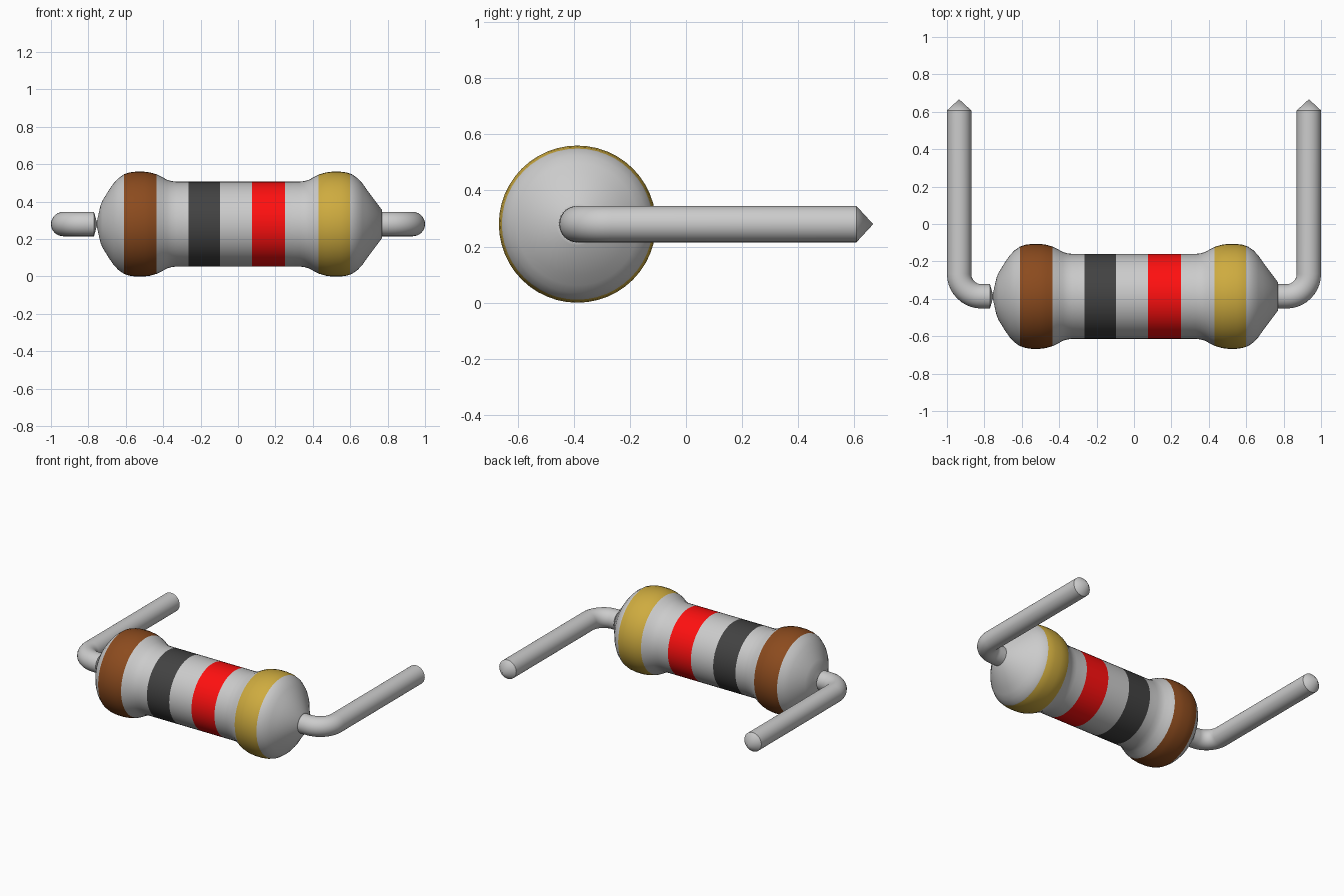
import bpy, bmesh, math
from mathutils import Vector

if "Cube" in bpy.data.objects:
    bpy.data.objects.remove(bpy.data.objects["Cube"])

CY, CZ = -0.387, 0.28      # body axis
SEG = 48
WIRE = 0.065


def finish(name, bm, color=None, angle=35):
    me = bpy.data.meshes.new(name)
    bm.to_mesh(me)
    bm.free()
    ob = bpy.data.objects.new(name, me)
    bpy.context.collection.objects.link(ob)
    me.shade_smooth()
    me.set_sharp_from_angle(angle=math.radians(angle))
    if color:
        mat = bpy.data.materials.new(name)
        mat.diffuse_color = (*color, 1)
        mat.use_nodes = True
        mat.node_tree.nodes["Principled BSDF"].inputs["Base Color"].default_value = mat.diffuse_color
        me.materials.append(mat)
    return ob


def skin(bm, rings):
    for a, b in zip(rings, rings[1:]):
        n = len(a)
        for j in range(n):
            k = (j + 1) % n
            bm.faces.new((a[j], a[k], b[k], b[j]))


def lathe(name, profile, color=None):
    bm = bmesh.new()
    rings = []
    for x, r in profile:
        angs = [2 * math.pi * j / SEG for j in range(SEG)]
        rings.append([bm.verts.new((x, CY + r * math.cos(a), CZ + r * math.sin(a)))
                      for a in angs])
    skin(bm, rings)
    return finish(name, bm, color)


# Body profile: half of the dog-bone shape, mirrored; the ends differ
half = [(0.265, 0.227), (0.33, 0.227), (0.355, 0.23), (0.38, 0.237), (0.41, 0.254),
        (0.435, 0.266), (0.47, 0.276), (0.5, 0.28), (0.55, 0.28), (0.58, 0.276),
        (0.61, 0.266), (0.64, 0.245), (0.665, 0.218), (0.69, 0.182)]
left_end = [(-0.77, WIRE), (-0.755, 0.012), (-0.742, 0.07), (-0.735, 0.1), (-0.725, 0.125)]
right_end = [(0.77, 0.075), (0.771, WIRE)]
profile = left_end + [(-x, r) for x, r in reversed(half)] + half + right_end


def radius(x):
    for (x0, r0), (x1, r1) in zip(profile, profile[1:]):
        if x0 <= x <= x1:
            return r0 + (r1 - r0) * (x - x0) / (x1 - x0)


# Body sections and colour bands, cut from the same profile
sections = [("body_left_cap", -0.77, None),
            ("brown_band", -0.61, (0.26, 0.07, 0.013)),
            ("body_left_neck", -0.435, None),
            ("black_band", -0.265, (0.055, 0.055, 0.055)),
            ("body_middle", -0.095, None),
            ("red_band", 0.075, (1.0, 0.005, 0.005)),
            ("body_right_neck", 0.25, None),
            ("gold_band", 0.43, (0.62, 0.41, 0.05)),
            ("body_right_cap", 0.6, None)]
stops = [s[1] for s in sections[1:]] + [0.771]
for (name, x0, color), x1 in zip(sections, stops):
    inner = [p for p in profile if x0 + 1e-4 < p[0] < x1 - 1e-4]
    lathe(name, [(x0, radius(x0))] + inner + [(x1, radius(x1))], color)

# Bent wire leads: straight stub, quarter bend, long run, conical tip
BEND, LX, N = 0.12, 0.935, 32
path = [(0.77, CY, 0)]
for i in range(11):
    t = math.pi / 2 * i / 10
    path.append((LX - BEND + BEND * math.sin(t), CY + BEND - BEND * math.cos(t), t))
path.append((LX, 0.607, math.pi / 2))
bm = bmesh.new()
rings = []
for x, y, t in path:
    side = Vector((math.sin(t), -math.cos(t), 0))
    ring = []
    for j in range(N):
        a = 2 * math.pi * j / N
        off = side * math.cos(a) * WIRE + Vector((0, 0, math.sin(a) * WIRE))
        ring.append(bm.verts.new(Vector((x, y, CZ)) + off))
    rings.append(ring)
skin(bm, rings)
tip = bm.verts.new((LX, 0.667, CZ))
for j in range(N):
    bm.faces.new((rings[-1][j], rings[-1][(j + 1) % N], tip))
bmesh.ops.recalc_face_normals(bm, faces=bm.faces)
leads = finish("wire_leads", bm)
leads.modifiers.new("Mirror", 'MIRROR').use_mirror_merge = False
